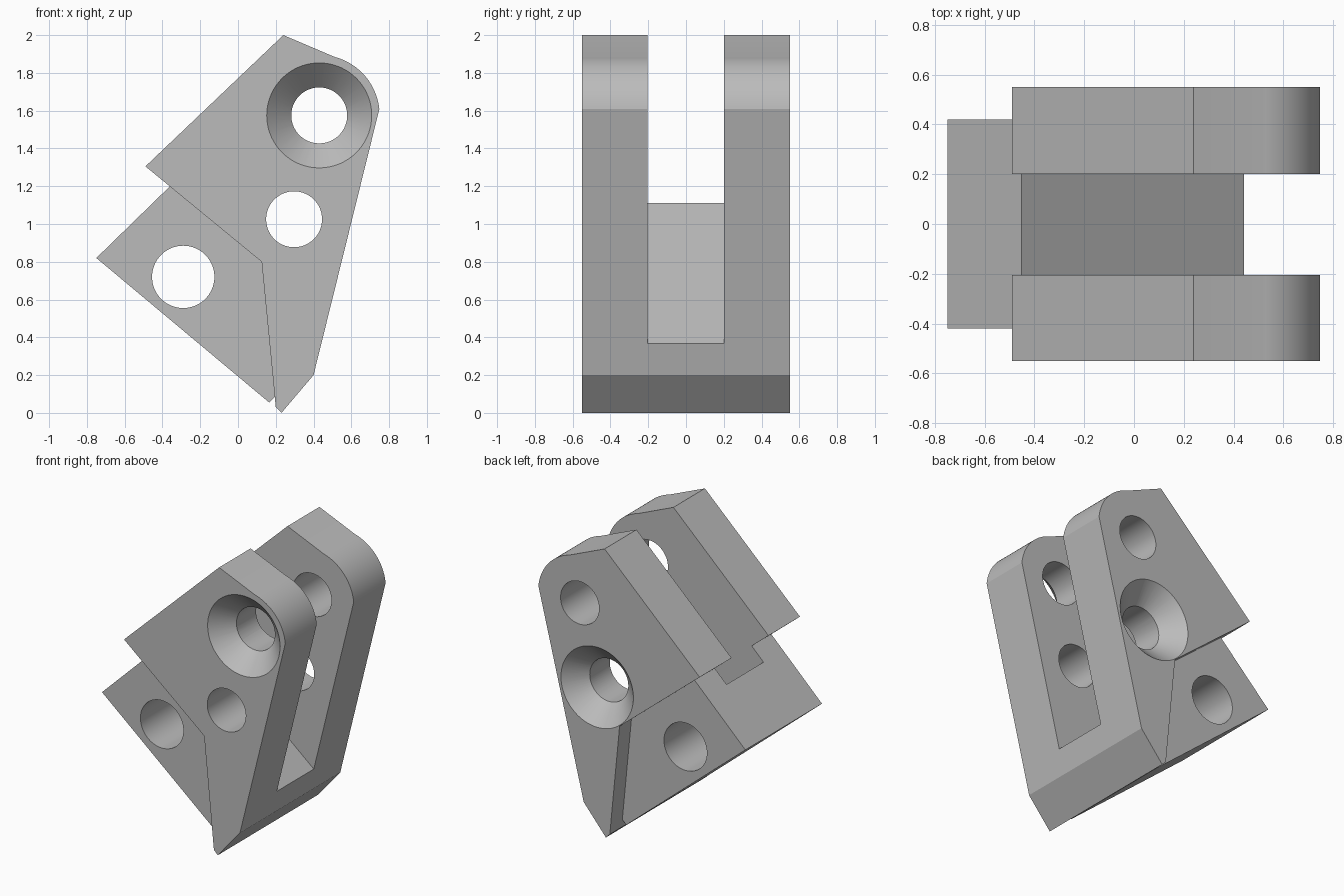
import bpy, bmesh
from math import radians, cos, sin
from mathutils import Matrix

cube = bpy.data.objects.get("Cube")
if cube:
    bpy.data.objects.remove(cube, do_unlink=True)

grey = bpy.data.materials.new("plain_grey")
grey.use_nodes = True
grey.diffuse_color = (0.5, 0.5, 0.5, 1)
grey.node_tree.nodes["Principled BSDF"].inputs["Base Color"].default_value = (0.5, 0.5, 0.5, 1)


def finish(name, bm):
    bmesh.ops.recalc_face_normals(bm, faces=bm.faces)
    mesh = bpy.data.meshes.new(name)
    bm.to_mesh(mesh)
    bm.free()
    mesh.materials.append(grey)
    obj = bpy.data.objects.new(name, mesh)
    bpy.context.collection.objects.link(obj)
    return obj


def prism(name, profile, y0, y1):
    """Extrude an (x, z) profile along y."""
    bm = bmesh.new()
    face = bm.faces.new([bm.verts.new((x, y0, z)) for x, z in profile])
    out = bmesh.ops.extrude_face_region(bm, geom=[face])
    verts = [v for v in out["geom"] if isinstance(v, bmesh.types.BMVert)]
    bmesh.ops.translate(bm, verts=verts, vec=(0, y1 - y0, 0))
    return finish(name, bm)


def cone(name, x, z, y0, y1, r0, r1):
    """Round cutter along y, radius r0 at y0 and r1 at y1."""
    bm = bmesh.new()
    place = Matrix.Translation((x, (y0 + y1) / 2, z)) @ Matrix.Rotation(radians(-90), 4, "X")
    bmesh.ops.create_cone(bm, cap_ends=True, segments=72, radius1=r0, radius2=r1,
                          depth=y1 - y0, matrix=place)
    return finish(name, bm)


def combine(body, tool, operation):
    mod = body.modifiers.new(operation, "BOOLEAN")
    mod.operation = operation
    mod.solver = "EXACT"
    mod.object = tool
    bpy.context.view_layer.objects.active = body
    bpy.ops.object.modifier_apply(modifier=mod.name)
    bpy.data.objects.remove(tool, do_unlink=True)


# Wide body with a rounded upper corner around the top hole
top_hole, low_hole, lug_hole = (0.43, 1.575), (0.297, 1.025), (-0.29, 0.72)
angles = [radians(75 - 69 * i / 24) for i in range(25)]
arc = [(top_hole[0] + 0.32 * cos(a), top_hole[1] + 0.32 * sin(a)) for a in angles]
outline = [(-0.49, 1.305), (0.24, 2.0)] + arc + [(0.40, 0.2), (0.23, 0), (0.2, 0.03), (0.125, 0.8)]
body = prism("forked_bracket", outline, -0.55, 0.55)

# Narrower lug on the right side
lug = prism("side_lug", [(-0.75, 0.82), (-0.36, 1.2), (-0.3, 1.258), (0.2, 0.8),
                         (0.24, 0.13), (0.2, 0.09), (0.165, 0.055)], -0.42, 0.42)
combine(body, lug, "UNION")

# Slot between the two cheeks, with a sloping floor
slot = prism("slot_cutter", [(-1, 1.567), (1, -0.096), (1, 2.5), (-1, 2.5)], -0.205, 0.2)
combine(body, slot, "DIFFERENCE")

# Through holes
for (x, z), r in ((top_hole, 0.148), (low_hole, 0.148), (lug_hole, 0.165)):
    combine(body, cone("hole_cutter", x, z, -1, 1, r, r), "DIFFERENCE")

# Countersinks: upper hole at the front, lower hole at the back
wide, narrow = 0.288, 0.138
combine(body, cone("front_sink", *top_hole, -0.56, -0.41, wide, narrow), "DIFFERENCE")
combine(body, cone("back_sink", *low_hole, 0.41, 0.56, narrow, wide), "DIFFERENCE")

# Smooth the round surfaces, keep the edges sharp
bpy.ops.object.select_all(action="DESELECT")
body.select_set(True)
bpy.context.view_layer.objects.active = body
bpy.ops.object.shade_smooth_by_angle(angle=radians(12))
